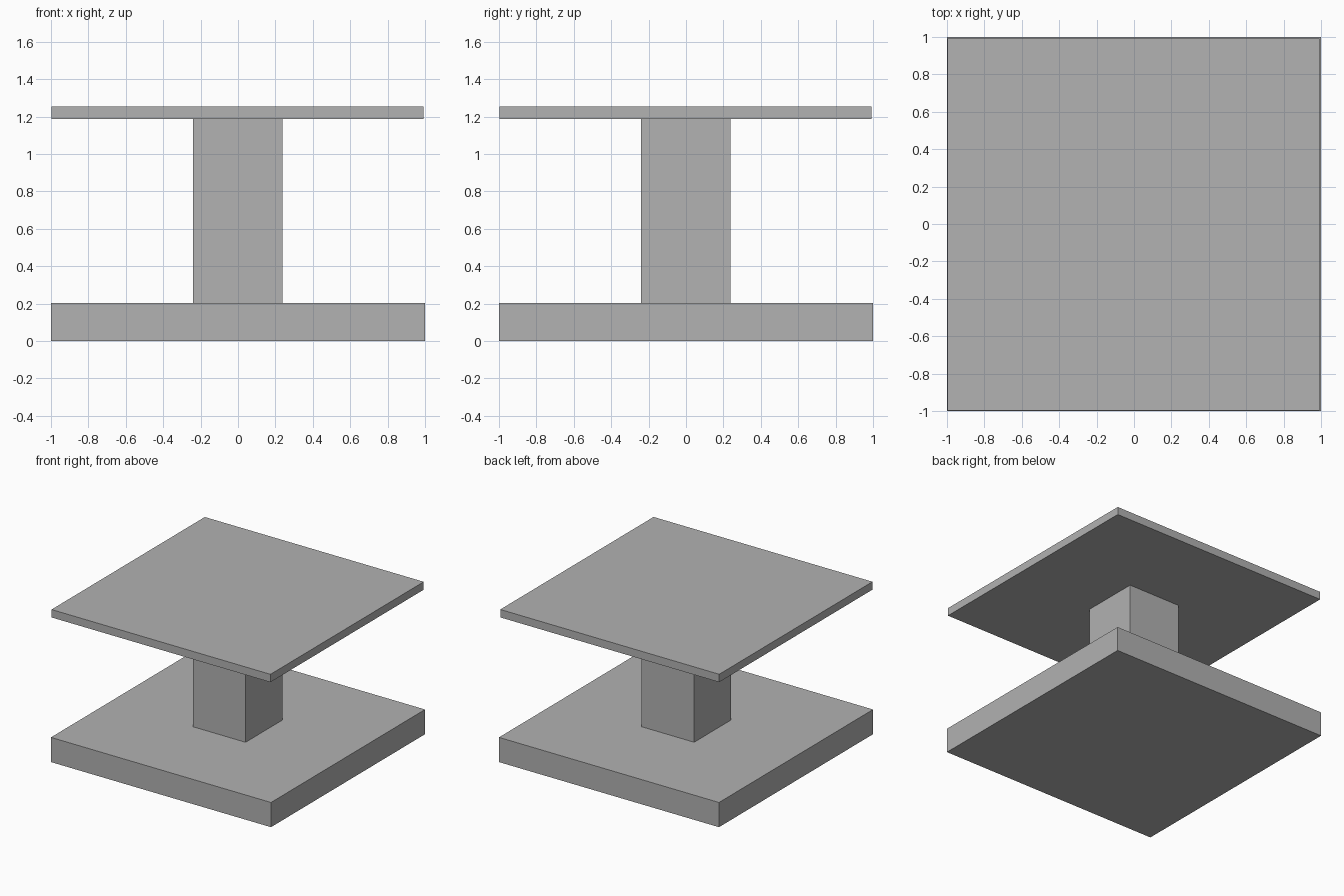
import bpy

cube = bpy.data.objects.get("Cube")
if cube:
    bpy.data.objects.remove(cube, do_unlink=True)

GREY = (0.445, 0.445, 0.445, 1.0)
grey = bpy.data.materials.new("plain_grey")
grey.use_nodes = True
grey.diffuse_color = GREY
grey.node_tree.nodes["Principled BSDF"].inputs["Base Color"].default_value = GREY


def square_block(name, low, high, bottom, top):
    """Square block spanning low..high in both x and y."""
    middle = (low + high) / 2
    bpy.ops.mesh.primitive_cube_add(size=1, location=(middle, middle, (bottom + top) / 2))
    block = bpy.context.object
    block.name = name
    block.scale = (high - low, high - low, top - bottom)
    bpy.ops.object.transform_apply(location=False, rotation=False, scale=True)
    block.data.materials.append(grey)
    return block


# Thick base, central column and thin top slab
square_block("base", -1.0, 1.0, 0.0, 0.203)
square_block("column", -0.24, 0.237, 0.203, 1.188)
square_block("top_slab", -0.997, 0.993, 1.188, 1.253)
